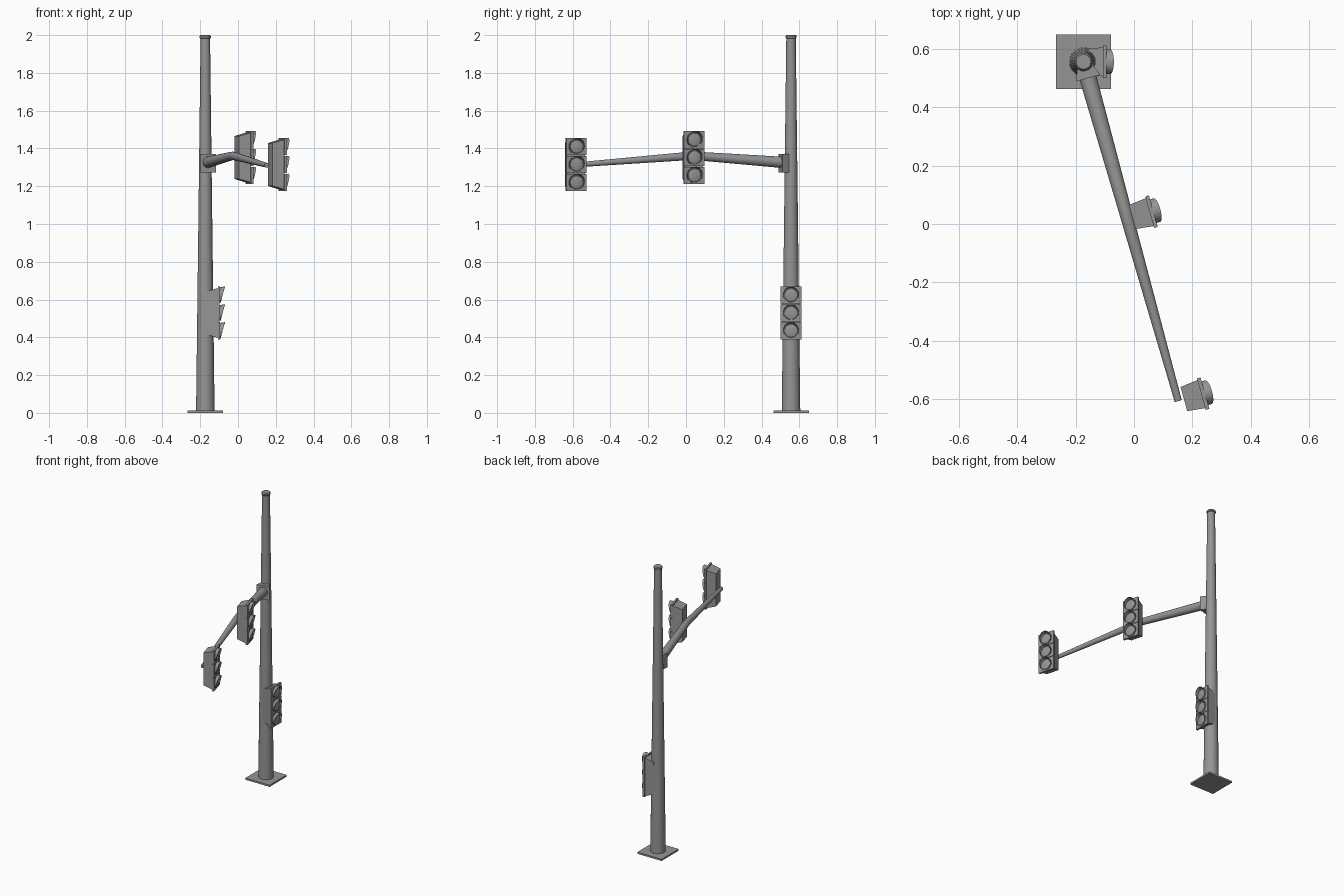
import bpy, bmesh, math
from mathutils import Vector, Matrix

cube = bpy.data.objects.get("Cube")
if cube:
    bpy.data.objects.remove(cube, do_unlink=True)

grey = bpy.data.materials.new("painted_grey")
grey.use_nodes = True
COLOUR = (0.3, 0.3, 0.3, 1)
grey.diffuse_color = COLOUR
grey.node_tree.nodes["Principled BSDF"].inputs["Base Color"].default_value = COLOUR

POLE = Vector((-0.173, 0.556, 0))
YAW = math.radians(15.6)  # swing of the arm about the pole


def finish(bm, name, matrix=Matrix()):
    bmesh.ops.recalc_face_normals(bm, faces=bm.faces)
    mesh = bpy.data.meshes.new(name)
    bm.to_mesh(mesh)
    bm.free()
    mesh.transform(matrix)
    mesh.materials.append(grey)
    obj = bpy.data.objects.new(name, mesh)
    bpy.context.collection.objects.link(obj)
    bpy.ops.object.select_all(action="DESELECT")
    obj.select_set(True)
    bpy.context.view_layer.objects.active = obj
    bpy.ops.object.shade_smooth_by_angle(angle=math.radians(35))
    return obj


def loft(bm, rings, cap=True):
    """Skin a list of closed rings of points."""
    loops = [[bm.verts.new(p) for p in ring] for ring in rings]
    n = len(loops[0])
    for a, b in zip(loops, loops[1:]):
        for i in range(n):
            bm.faces.new((a[i], a[(i + 1) % n], b[(i + 1) % n], b[i]))
    if cap:
        bm.faces.new(loops[0])
        bm.faces.new(loops[-1])


def tube(bm, points, radii, sides=32):
    """Round tube along a path with a radius at each point."""
    rings = []
    for i, p in enumerate(points):
        along = points[min(i + 1, len(points) - 1)] - points[max(i - 1, 0)]
        rot = along.to_track_quat("Z", "Y")
        rings.append([p + rot @ Vector((radii[i] * math.cos(t), radii[i] * math.sin(t), 0))
                      for t in (math.tau * k / sides for k in range(sides))])
    loft(bm, rings)


def rect(x, w, h, z=0):
    return [Vector((x, sy * w / 2, z + sz * h / 2))
            for sy, sz in ((-1, -1), (1, -1), (1, 1), (-1, 1))]


def circle(x, r, z, sides=28):
    return [Vector((x, r * math.sin(math.tau * k / sides), z + r * math.cos(math.tau * k / sides)))
            for k in range(sides)]


def signal(name, position, yaw):
    """Three-lamp signal facing +x, origin at the middle of its back."""
    place = Matrix.Translation(position) @ Matrix.Rotation(yaw, 4, "Z")
    body = bmesh.new()
    loft(body, [rect(0, 0.086, 0.228), rect(0.064, 0.1, 0.264)])
    finish(body, name + "_housing", place)

    panels, lenses, hoods = bmesh.new(), bmesh.new(), bmesh.new()
    for z in (-0.0945, 0, 0.0945):
        # Lamp door
        loft(panels, [rect(0.062, 0.112, 0.091, z), rect(0.075, 0.112, 0.091, z)])
        # Shallow domed lens
        loft(lenses, [circle(0.073, 0.037, z), circle(0.079, 0.034, z),
                      circle(0.082, 0.022, z), circle(0.083, 0.008, z)])

        # Hood, long at the top and cut away towards the bottom
        def slant(r):
            return [p + Vector((0.012 * (1 + (p.z - z) / r), 0, 0.004 * (p.z > z)))
                    for p in circle(0.076, r, z)]
        loft(hoods, [circle(0.074, 0.042, z), slant(0.042),
                     slant(0.039), circle(0.074, 0.039, z)], cap=False)
    finish(panels, name + "_doors", place)
    finish(lenses, name + "_lenses", place)
    finish(hoods, name + "_hoods", place)


# Base plate
bm = bmesh.new()
bmesh.ops.create_cube(bm, size=1)
finish(bm, "base_plate", Matrix.Translation(POLE + Vector((0, 0, 0.006)))
       @ Matrix.Diagonal((0.188, 0.188, 0.012, 1)))

# Tapered pole
bm = bmesh.new()
tube(bm, [POLE + Vector((0, 0, z)) for z in (0.01, 1.99)], (0.049, 0.025))
finish(bm, "pole")

# Pole cap with a bevelled rim
bm = bmesh.new()
tube(bm, [POLE + Vector((0, 0, z)) for z in (1.982, 1.986, 1.994, 2)], (0.026, 0.03, 0.03, 0.025))
finish(bm, "pole_cap")

# Clamp joining the arm to the pole, widening outwards
bm = bmesh.new()
loft(bm, [rect(0, 0.04, 0.098), rect(0.058, 0.086, 0.098)])
finish(bm, "arm_clamp", Matrix.Translation(POLE + Vector((0, 0, 1.322)))
       @ Matrix.Rotation(YAW - math.pi / 2, 4, "Z"))

# Arm rising to the middle and drooping to the tip
out = Vector((math.sin(YAW), -math.cos(YAW), 0))
bm = bmesh.new()
path = ((0.03, 1.325), (0.49, 1.358), (0.54, 1.361), (0.59, 1.358), (1.207, 1.311))
tube(bm, [POLE + out * d + Vector((0, 0, z)) for d, z in path],
     (0.03, 0.023, 0.022, 0.0215, 0.0125))
finish(bm, "arm")

# Signals on the pole, at mid arm and at the tip
signal("pole_signal", POLE + Vector((0.004, 0, 0.529)), 0)
signal("middle_signal", Vector((-0.006, 0.024, 1.352)), YAW)
signal("tip_signal", Vector((0.171, -0.6, 1.315)), YAW)
